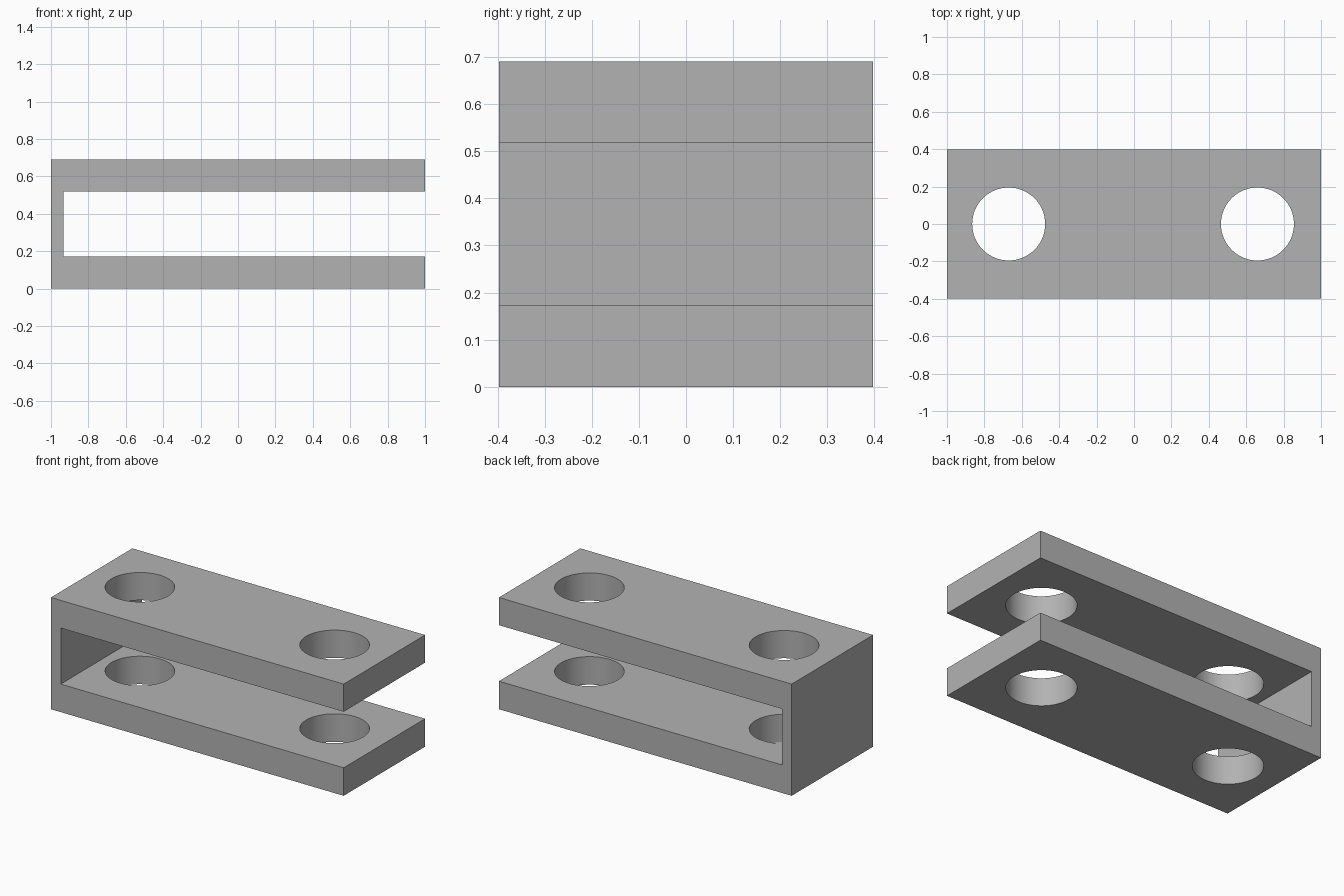
import bpy
import bmesh
import math

HALF_DEPTH = 0.397
HEIGHT = 0.69
HOLE_RADIUS = 0.195

cube = bpy.data.objects.get("Cube")
if cube:
    bpy.data.objects.remove(cube, do_unlink=True)

# Plain grey material
grey = bpy.data.materials.new("plain grey")
grey.use_nodes = True
colour = (0.45, 0.45, 0.45, 1)
grey.diffuse_color = colour
grey.node_tree.nodes["Principled BSDF"].inputs["Base Color"].default_value = colour


def add_object(name, bm):
    bmesh.ops.recalc_face_normals(bm, faces=bm.faces)
    mesh = bpy.data.meshes.new(name)
    bm.to_mesh(mesh)
    bm.free()
    mesh.materials.append(grey)
    obj = bpy.data.objects.new(name, mesh)
    bpy.context.collection.objects.link(obj)
    return obj


# Clevis bracket: C-shaped side profile extruded front to back
profile = [(-1, 0), (1, 0), (1, 0.173), (-0.933, 0.173),
           (-0.933, 0.519), (1, 0.519), (1, HEIGHT), (-1, HEIGHT)]
bm = bmesh.new()
face = bm.faces.new([bm.verts.new((x, -HALF_DEPTH, z)) for x, z in profile])
extruded = bmesh.ops.extrude_face_region(bm, geom=[face])
moved = [v for v in extruded["geom"] if isinstance(v, bmesh.types.BMVert)]
bmesh.ops.translate(bm, verts=moved, vec=(0, 2 * HALF_DEPTH, 0))
bracket = add_object("clevis_bracket", bm)

# Pin holes through both arms
for label, x in (("right", -0.67), ("left", 0.66)):
    bm = bmesh.new()
    bmesh.ops.create_cone(bm, cap_ends=True, segments=64, radius1=HOLE_RADIUS,
                          radius2=HOLE_RADIUS, depth=1)
    bmesh.ops.translate(bm, verts=bm.verts, vec=(x, 0, HEIGHT / 2))
    cutter = add_object(label + "_hole_cutter", bm)
    cutter.hide_render = True
    cutter.hide_viewport = True
    cutter.display_type = 'WIRE'
    cut = bracket.modifiers.new(label + "_hole", 'BOOLEAN')
    cut.operation = 'DIFFERENCE'
    cut.solver = 'EXACT'
    cut.object = cutter

# Apply the cuts, remove the cutters, smooth the hole walls
bpy.context.view_layer.objects.active = bracket
bracket.select_set(True)
for cut in list(bracket.modifiers):
    cutter = cut.object
    bpy.ops.object.modifier_apply(modifier=cut.name)
    bpy.data.objects.remove(cutter, do_unlink=True)
bpy.ops.object.shade_smooth_by_angle(angle=math.radians(30))
